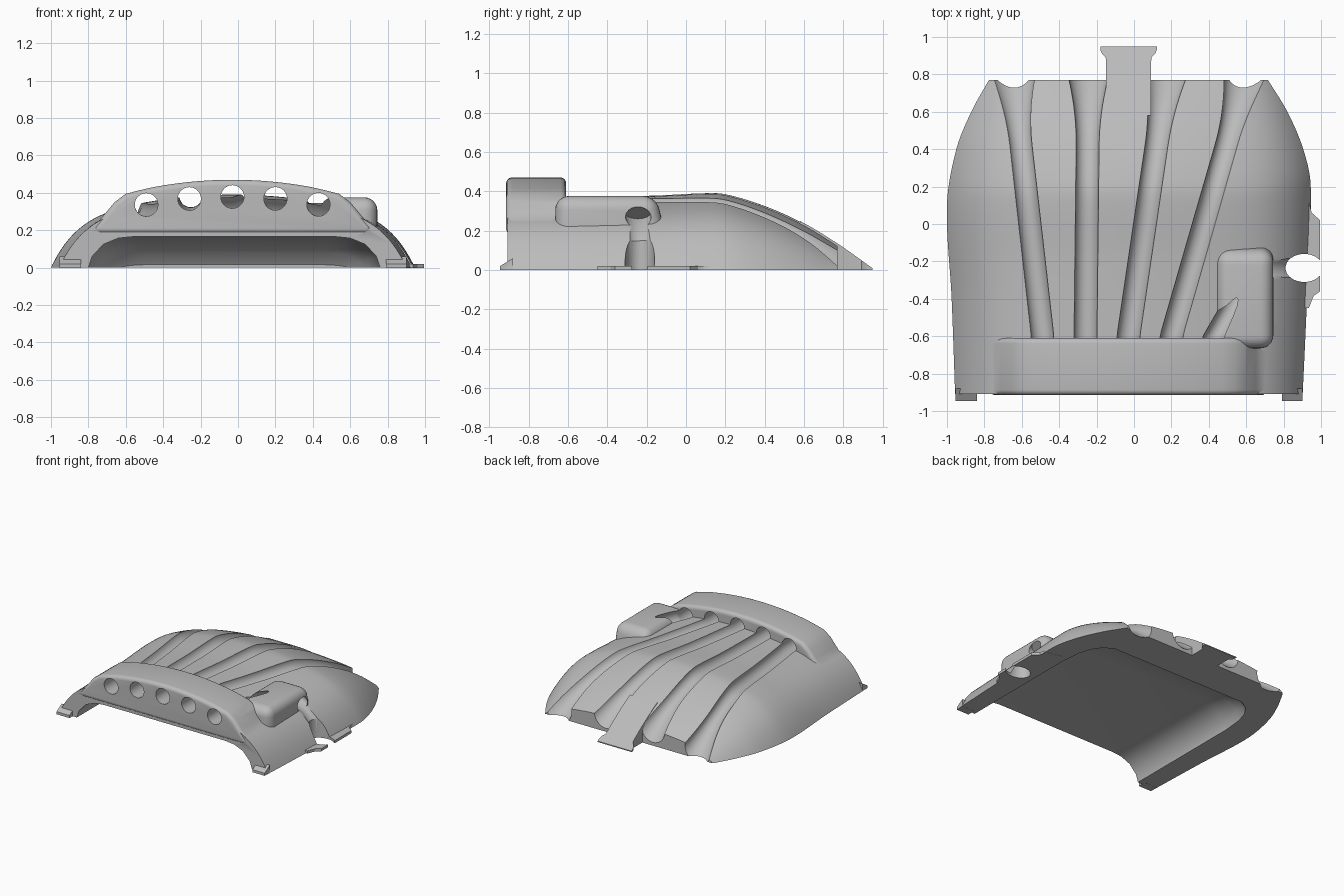
import bpy, bmesh
from math import sin, cos, pi, radians

cube = bpy.data.objects.get("Cube")
if cube:
    bpy.data.objects.remove(cube)

grey = bpy.data.materials.new("plain grey")
grey.use_nodes = True
grey.diffuse_color = (0.5, 0.5, 0.5, 1)
grey.node_tree.nodes["Principled BSDF"].inputs["Base Color"].default_value = (0.5, 0.5, 0.5, 1)


def curve(points, t):
    """Smooth interpolation through (position, value) pairs."""
    if t <= points[0][0]:
        return points[0][1]
    if t >= points[-1][0]:
        return points[-1][1]
    i = max(k for k, p in enumerate(points) if p[0] <= t)
    (a, va), (b, vb) = points[i], points[i + 1]

    def slope(k):
        lo, hi = points[max(k - 1, 0)], points[min(k + 1, len(points) - 1)]
        return (hi[1] - lo[1]) / (hi[0] - lo[0])
    d, s = b - a, (t - a) / (b - a)
    return ((2*s**3 - 3*s**2 + 1) * va + (s**3 - 2*s**2 + s) * d * slope(i)
            + (3*s**2 - 2*s**3) * vb + (s**3 - s**2) * d * slope(i + 1))


def loft(name, rings):
    """Closed solid through a row of rings with equal point counts."""
    bm = bmesh.new()
    rows = [[bm.verts.new(p) for p in ring] for ring in rings]
    n = len(rows[0])
    for lower, upper in zip(rows, rows[1:]):
        for i in range(n):
            j = (i + 1) % n
            bm.faces.new((lower[i], lower[j], upper[j], upper[i]))
    bm.faces.new(rows[0])
    bm.faces.new(rows[-1])
    bmesh.ops.recalc_face_normals(bm, faces=bm.faces)
    mesh = bpy.data.meshes.new(name)
    bm.to_mesh(mesh)
    bm.free()
    mesh.materials.append(grey)
    obj = bpy.data.objects.new(name, mesh)
    bpy.context.collection.objects.link(obj)
    return obj


def activate(obj):
    bpy.ops.object.select_all(action='DESELECT')
    obj.select_set(True)
    bpy.context.view_layer.objects.active = obj


def apply_bevel(obj, width, segments=5):
    mod = obj.modifiers.new("rounding", 'BEVEL')
    mod.width, mod.segments = width, segments
    mod.limit_method, mod.angle_limit = 'ANGLE', radians(50)
    activate(obj)
    bpy.ops.object.modifier_apply(modifier=mod.name)


def combine(target, other, operation):
    mod = target.modifiers.new("combine", 'BOOLEAN')
    mod.operation, mod.solver, mod.object = operation, 'EXACT', other
    activate(target)
    bpy.ops.object.modifier_apply(modifier=mod.name)
    bpy.data.objects.remove(other)


def spread(a, b, n):
    return [a + (b - a) * i / (n - 1) for i in range(n)]


# Dome shape: ridge line height and the outline on each side
crown = [(-0.9, 0.375), (-0.2, 0.377), (0.1, 0.39), (0.2, 0.385), (0.4, 0.325),
         (0.6, 0.235), (0.78, 0.125), (0.95, 0.005)]
left_edge = [(-0.95, 0.9), (-0.4, 0.925), (0.2, 0.945), (0.4, 0.905), (0.6, 0.82), (0.78, 0.71)]
right_edge = [(-0.95, -0.955), (-0.4, -0.975), (0.1, -1.0), (0.4, -0.95), (0.6, -0.87), (0.78, -0.77)]


def dome(x, y):
    lo, hi = curve(right_edge, y), curve(left_edge, y)
    u = abs(2 * (x - lo) / (hi - lo) - 1)
    return curve(crown, y) * max(0, 1 - 0.45 * u**2 - 0.55 * u**8)


def dome_ring(y):
    lo, hi = curve(right_edge, y), curve(left_edge, y)
    mid, half = (lo + hi) / 2, (hi - lo) / 2
    xs = [mid - half * cos(pi * i / 56) for i in range(57)]
    return [(x, y, dome(x, y)) for x in xs]


shell = loft("hand_guard", [dome_ring(y) for y in spread(-0.908, 0.77, 56)])

# Raised knuckle bar along the front
flank = [(0.74, 0.22), (0.68, 0.29), (0.63, 0.35), (0.57, 0.395), (0.5, 0.413)]
arch = [(x, 0.47 - 0.22 * x * x) for x in spread(-0.42, 0.42, 15)]
bar = [(-x, z) for x, z in flank] + arch + [(x, z) for x, z in reversed(flank)]
bar = [(-0.74, 0.18)] + bar + [(0.74, 0.18)]
knuckle_bar = loft("knuckle_bar", [[(x - 0.03, y, z) for x, z in bar] for y in (-0.915, -0.61)])
apply_bevel(knuckle_bar, 0.03)
combine(shell, knuckle_bar, 'UNION')


def block(name, x0, x1, y0, y1, z0, z1):
    return loft(name, [[(x0, y0, z), (x1, y0, z), (x1, y1, z), (x0, y1, z)] for z in (z0, z1)])


# Rounded housing on the left side
housing = block("side_housing", 0.44, 0.745, -0.665, -0.09, 0.1, 0.376)
for v in housing.data.vertices:
    if v.co.z > 0.3 and v.co.y > -0.3:
        v.co.y -= 0.06
apply_bevel(housing, 0.07, 6)
combine(shell, housing, 'UNION')

# Thin flared lip at the base of the left side
lip = [(0.8, 0.15), (0.935, 0.12), (0.95, 0.06), (0.995, 0.02), (0.995, -0.36),
       (0.96, -0.385), (0.935, -0.45), (0.8, -0.45)]
combine(shell, loft("side_lip", [[(x, y, z) for x, y in lip] for z in (-0.001, 0.02)]), 'UNION')

# Small feet at the front corners
for x0, x1 in ((-0.955, -0.84), (0.79, 0.9)):
    foot = loft("front_foot", [[(x0, y, -0.001), (x1, y, -0.001), (x1, y, h), (x0, y, h)]
                               for y, h in ((-0.945, 0.02), (-0.88, 0.06))])
    combine(shell, foot, 'UNION')


# Round channels that run through the bar and fan out over the dome
def channel(start_x, end_x, end_y, widen):
    rings = []
    for y in spread(-1.0, end_y, 44):
        t = max(0, (y + 0.6) / (min(end_y, 0.72) + 0.6))
        x = start_x + (end_x - start_x) * t
        r = 0.062 + (widen * max(0, (y - 0.42) / 0.4)**2)
        z = dome(x, max(y, -0.9)) + 0.004
        rings.append([(x + r * cos(a), y, z + r * sin(a)) for a in spread(0, 2 * pi * 27 / 28, 28)])
    return loft("channel_cutter", rings)


for start_x, end_x, end_y, widen in ((-0.49, -0.64, 0.85, 0.07), (-0.26, -0.245, 0.85, 0.055),
                                     (-0.03, 0.165, 0.85, 0.055), (0.2, 0.58, 0.85, 0.07),
                                     (0.43, 0.58, -0.34, 0)):
    combine(shell, channel(start_x, end_x, end_y, widen), 'DIFFERENCE')

# Hollow underside, open at the front
half_arch = [(0.78, -0.05), (0.78, 0.0), (0.76, 0.06), (0.7, 0.125), (0.62, 0.158), (0.54, 0.166)]
hollow = half_arch + [(-x, z) for x, z in reversed(half_arch)]
stations = ((-1.1, 1, 1), (0.1, 1, 1), (0.26, 0.98, 0.9), (0.36, 0.94, 0.75),
            (0.43, 0.88, 0.5), (0.48, 0.78, 0.1))
cavity = loft("hollow_cutter", [[(x * w - 0.02, y, z * h if z > 0 else z) for x, z in hollow]
                                for y, w, h in stations])
combine(shell, cavity, 'DIFFERENCE')

# Cable slot down the left side and the notch at its foot
slot_path = [(0.70, -0.245, 0.29), (0.8, -0.24, 0.24), (0.88, -0.235, 0.15), (0.96, -0.235, -0.05)]
slot = loft("slot_cutter", [[(x + 0.045 * cos(a), y + 0.065 * sin(a), z + 0.03 * cos(a))
                             for a in spread(0, 2 * pi * 23 / 24, 24)] for x, y, z in slot_path])
combine(shell, slot, 'DIFFERENCE')
notch = loft("notch_cutter", [[(0.91 + 0.1 * cos(a), -0.235 + 0.075 * sin(a), z)
                               for a in spread(0, 2 * pi * 31 / 32, 32)] for z in (-0.1, 0.2)])
combine(shell, notch, 'DIFFERENCE')


# Sloping tongue at the back with a flared tip
def tongue_ring(y):
    flare = 0.03 * min(1, max(0, (y - 0.89) / 0.03))
    x0, x1, z = -0.15 - flare, 0.092 + flare, curve(crown, y) + 0.003
    return [(x0, y, 0), (x1, y, 0), (x1, y, z), (x0, y, z)]


tongue = loft("back_tongue", [tongue_ring(y) for y in spread(0.58, 0.95, 20)])

for obj in (shell, tongue):
    activate(obj)
    bpy.ops.object.shade_smooth_by_angle(angle=radians(32))
